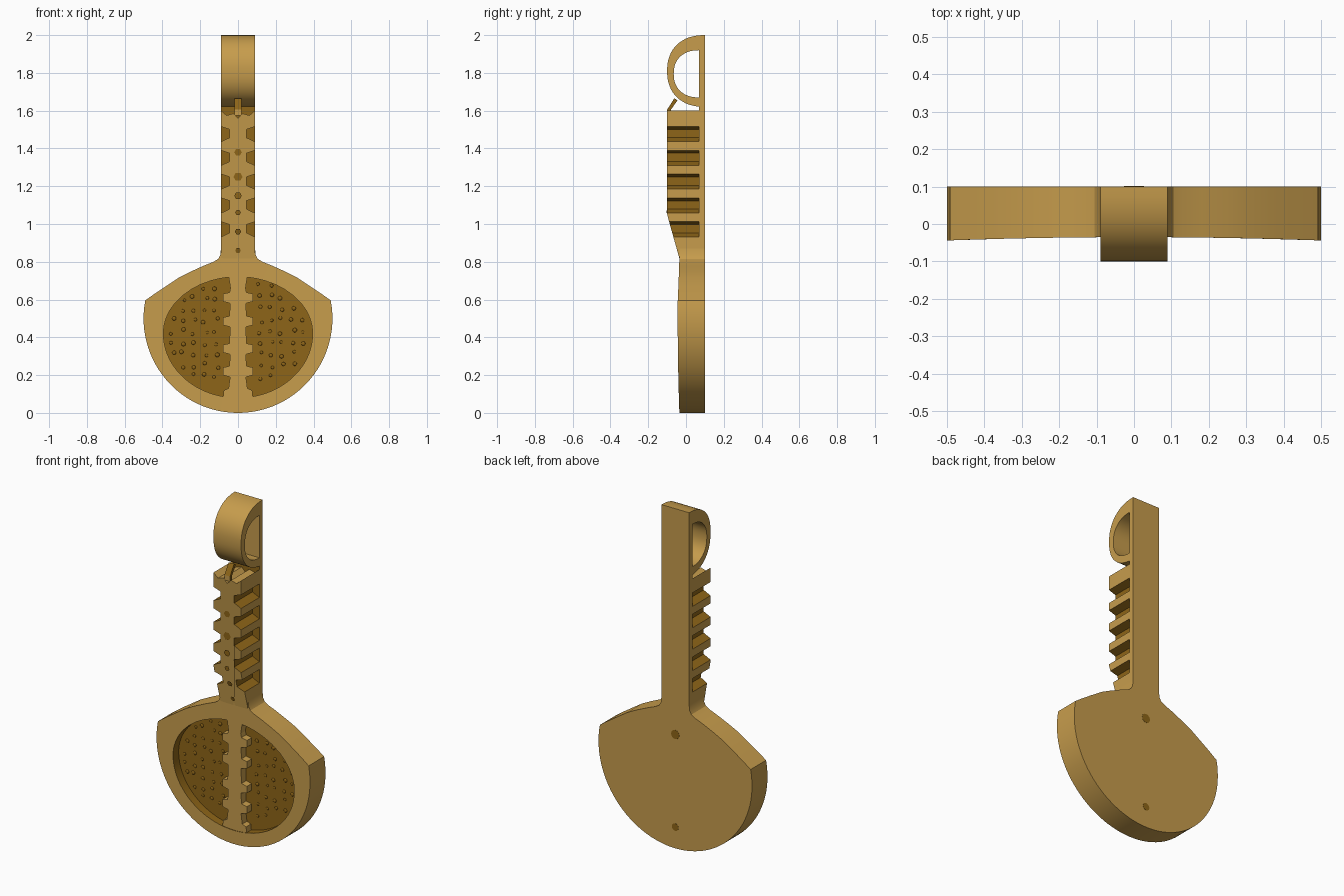
import bpy, bmesh, math, random
from mathutils import Matrix

if "Cube" in bpy.data.objects:
    bpy.data.objects.remove(bpy.data.objects["Cube"])

random.seed(4)


def material(name, rgb):
    m = bpy.data.materials.new(name)
    m.diffuse_color = (*rgb, 1)
    m.use_nodes = True
    m.node_tree.nodes["Principled BSDF"].inputs["Base Color"].default_value = m.diffuse_color
    return m


TAN = material("light tan", (0.57, 0.335, 0.073))
DARK = material("dark gold", (0.27, 0.13, 0.009))


def finish(name, bm, rule=None, smooth=None):
    """Turn a bmesh into an object; rule(face) true means dark gold."""
    bmesh.ops.recalc_face_normals(bm, faces=bm.faces)
    bm.normal_update()
    if rule:
        for f in bm.faces:
            f.material_index = int(rule(f))
    me = bpy.data.meshes.new(name)
    bm.to_mesh(me)
    bm.free()
    me.materials.append(TAN)
    me.materials.append(DARK)
    ob = bpy.data.objects.new(name, me)
    bpy.context.collection.objects.link(ob)
    if smooth:
        bpy.ops.object.select_all(action='DESELECT')
        ob.select_set(True)
        bpy.context.view_layer.objects.active = ob
        bpy.ops.object.shade_smooth_by_angle(angle=math.radians(smooth))
    return ob


def loft(loops, cap_ends=True, closed=False):
    """Bridge equally long vertex loops."""
    bm = bmesh.new()
    rows = [[bm.verts.new(p) for p in l] for l in loops]
    n = len(rows[0])
    pairs = list(zip(rows, rows[1:])) + ([(rows[-1], rows[0])] if closed else [])
    for a, b in pairs:
        for i in range(n):
            j = (i + 1) % n
            bm.faces.new((a[i], a[j], b[j], b[i]))
    if cap_ends:
        bm.faces.new(rows[0])
        bm.faces.new(rows[-1])
    return bm


def mirrored(right):
    """Close a right-hand (x, z) profile with its mirror image."""
    return right + [(-x, z) for x, z in reversed(right) if x > 1e-6]


# Head: round bottom, sloping shoulders, filleted neck, oval recess
CZ, FLOOR = 0.42, 0.012
right = [(0, 0)]
for i in range(1, 29):
    a = math.radians(-90 + i * 101 / 28)
    right.append((0.5 * math.cos(a), 0.5 + 0.5 * math.sin(a)))
right += [(0.44, 0.632), (0.38, 0.672), (0.31, 0.718), (0.25, 0.748), (0.18, 0.78),
          (0.13, 0.8), (0.105, 0.815), (0.094, 0.835), (0.09, 0.87), (0.045, 0.87), (0, 0.87)]
outline = mirrored(right)


def rim_y(x, z):
    return -0.035 - 0.009 * (x / 0.5) ** 2


def oval(x, z):
    rz = 0.30 if z > CZ else 0.34
    r = 1 / math.hypot(x / 0.395, (z - CZ) / rz)
    return x * r, CZ + (z - CZ) * r


inner = [oval(x, z) for x, z in outline]
bm = loft([[(x, 0.1, z) for x, z in outline],
           [(x, rim_y(x, z), z) for x, z in outline],
           [(x, rim_y(x, z), z) for x, z in inner],
           [(x, FLOOR, z) for x, z in inner]])


def in_recess(f):
    c = f.calc_center_median()
    return all(math.hypot(v.co.x / 0.4, (v.co.z - CZ) / 0.345) < 1.02 for v in f.verts) and c.y < 0.09


finish("head", bm, in_recess, 30)

# Pimpled texture on the recess floor, low domes
bm = bmesh.new()
for i in range(-6, 7):
    for j in range(10):
        x = i * 0.058 + random.uniform(-0.012, 0.012)
        z = 0.13 + j * 0.06 + random.uniform(-0.015, 0.015)
        if abs(x) < 0.1 or math.hypot(x / 0.37, (z - CZ) / 0.29) > 1:
            continue
        m = Matrix.Translation((x, FLOOR, z)) @ Matrix.Diagonal((1, 0.4, 1, 1))
        bmesh.ops.create_icosphere(bm, subdivisions=2, radius=random.uniform(0.008, 0.012), matrix=m)
finish("floor_pimples", bm, lambda f: True, 60)

# Toothed spine across the recess
right = [(0, 0.07), (0.08, 0.07), (0.075, 0.12), (0.05, 0.13)]
for z in (0.22, 0.34, 0.485, 0.61):
    right += [(0.042, z - 0.03), (0.08, z - 0.02), (0.08, z + 0.02), (0.045, z + 0.028)]
right += [(0.04, 0.66), (0.05, 0.725), (0, 0.725)]
prof = mirrored(right)
finish("recess_spine", loft([[(x, y, z) for x, z in prof] for y in (-0.032, FLOOR + 0.01)]))

# Handle back plate
plate = [(-0.09, 0.07), (0.09, 0.07), (0.09, 0.1), (-0.09, 0.1)]
finish("handle_plate", loft([[(x, y, z) for x, y in plate] for z in (0.8, 1.63)]),
       lambda f: f.normal.y < -0.9)

# Handle grip: notched on both sides, front sloping down to the head
right = [(0, 0.8), (0.09, 0.8)]
for i in range(5):
    z = 0.975 + 0.126 * i
    right += [(0.09, z - 0.043), (0.045, z - 0.022), (0.045, z + 0.022), (0.09, z + 0.037)]
    if i == 0:
        right.append((0.09, 1.052))
right += [(0.09, 1.60), (0.06, 1.575), (0.025, 1.585), (0, 1.56)]
prof = mirrored(right)


def grip_y(z):
    return -0.1 if z > 1.05 else -0.03 - 0.07 * (z - 0.8) / 0.25


bm = loft([[(x, grip_y(z), z) for x, z in prof], [(x, 0.075, z) for x, z in prof]])


def notch_face(f):
    c = f.calc_center_median()
    return (0.9 < c.z < 1.54 and abs(f.normal.y) < 0.3
            and 0.03 < abs(c.x) < 0.085)


finish("handle_grip", bm, notch_face)

# Small dark pits along the grip front
bm = bmesh.new()
for z, r in ((1.38, 0.02), (1.25, 0.024), (1.15, 0.02), (1.06, 0.015), (0.96, 0.017), (0.86, 0.015)):
    ring = [(r * math.cos(k * math.pi / 3), r * math.sin(k * math.pi / 3)) for k in range(6)]
    bm.faces.new([bm.verts.new((x, grip_y(z + dz) - 0.002, z + dz)) for x, dz in reversed(ring)])
finish("grip_pits", bm, lambda f: True)

# Two dark spots on the back of the head
bm = bmesh.new()
for z, r in ((0.67, 0.027), (0.125, 0.022)):
    m = Matrix.Translation((0, 0.1, z)) @ Matrix.Rotation(math.pi / 2, 4, 'X')
    bmesh.ops.create_cone(bm, cap_ends=True, segments=12, radius1=r, radius2=r,
                          depth=0.002, matrix=m)
finish("back_spots", bm, lambda f: True)


# Hanging loop: D-shaped band with a flat back
def half_oval(y0, z0, ry, rz, p):
    pts = []
    for i in range(33):
        a = math.radians(90 - i * 180 / 32)
        c, s = max(math.cos(a), 0), math.sin(a)
        pts.append((y0 - ry * c ** p, z0 + math.copysign(rz * abs(s) ** p, s)))
    return pts


outer = half_oval(0.1, 1.81, 0.2, 0.19, 0.88)
hole = half_oval(0.07, 1.795, 0.135, 0.125, 0.88)
w = 0.09
finish("hanging_loop", loft([[(s * w, y, z) for y, z in pts]
                             for s, pts in ((-1, outer), (1, outer), (1, hole), (-1, hole))],
                            cap_ends=False, closed=True), None, 30)

# Small pointed strut between grip and loop
strut = [(-0.1, 1.575), (-0.1, 1.605), (-0.062, 1.665), (-0.045, 1.655), (-0.08, 1.605), (-0.08, 1.575)]
finish("loop_strut", loft([[(x, y, z) for y, z in strut] for x in (-0.018, 0.018)]),
       lambda f: f.calc_center_median().z > 1.61)
